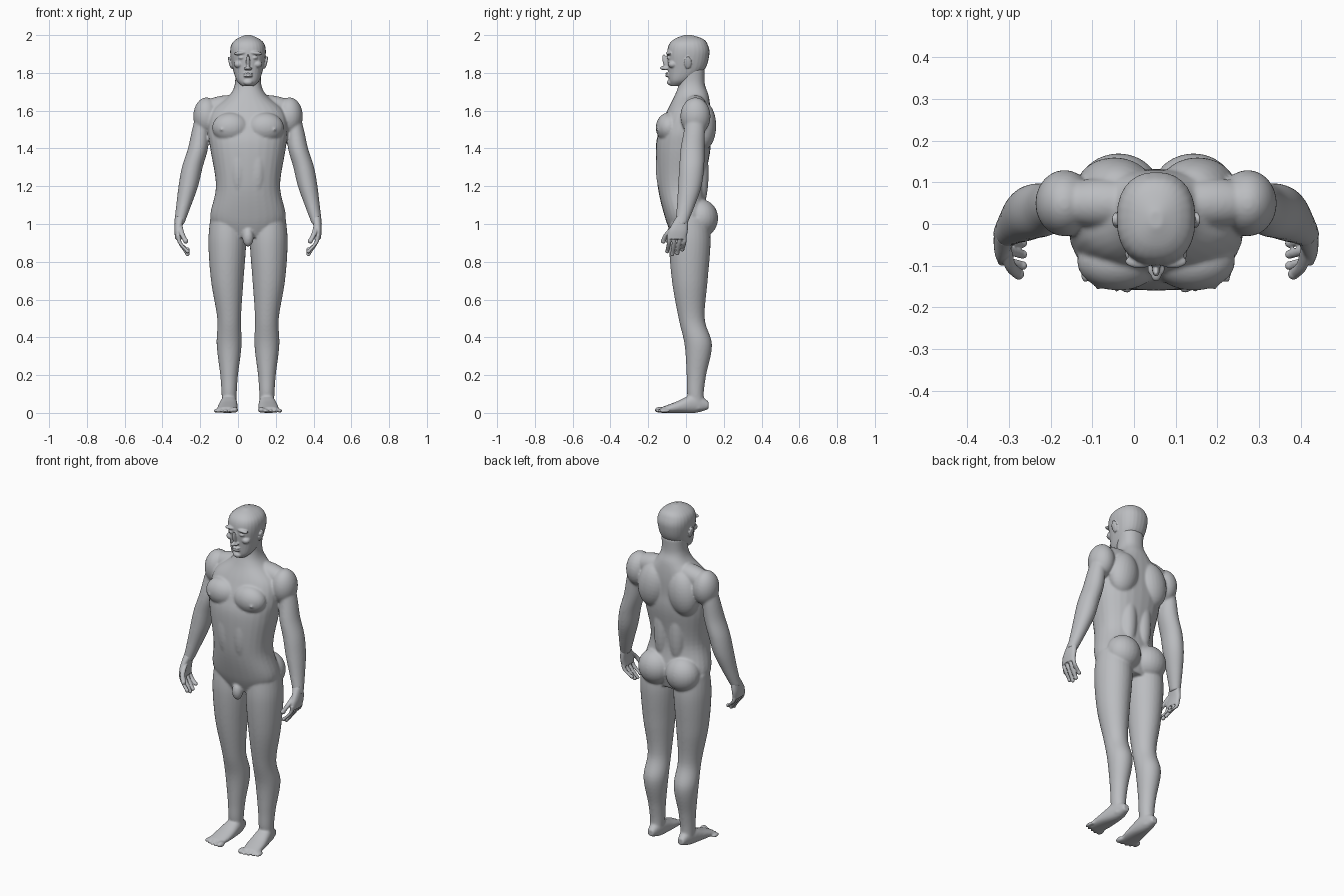
import bpy
import bmesh
from math import cos, sin, pi, copysign
from mathutils import Matrix

cube = bpy.data.objects.get("Cube")
if cube:
    bpy.data.objects.remove(cube, do_unlink=True)

CENTRE_X = 0.053
BOTH = (1, -1)
MIDDLE = (1,)

skin = bpy.data.materials.new("plain grey")
skin.use_nodes = True
grey = (0.5, 0.51, 0.53, 1)
skin.diffuse_color = grey
skin.node_tree.nodes["Principled BSDF"].inputs["Base Color"].default_value = grey


def spline(rings, steps=7):
    """Smooth interpolation through a list of ring tuples."""
    dense = []
    last = len(rings) - 1
    for i in range(last):
        before, start = rings[max(i - 1, 0)], rings[i]
        end, after = rings[i + 1], rings[min(i + 2, last)]
        for step in range(steps):
            t = step / steps
            ring = []
            for a, b, c, d in zip(before, start, end, after):
                bend = 2 * a - 5 * b + 4 * c - d
                twist = 3 * (b - c) + d - a
                ring.append(b + t * (c - a + t * (bend + t * twist)) / 2)
            dense.append(ring)
    return dense + [rings[-1]]


def signed_power(value, power):
    return copysign(abs(value) ** (2 / power), value)


def loft(bm, rings, sides=BOTH, along_y=False, power=2.3, count=28):
    """Skin over rings of (position, x min, x max, other min, other max)."""
    angles = [2 * pi * k / count for k in range(count)]
    for side in sides:
        loops = []
        for position, x_min, x_max, low, high in spline(rings):
            loop = []
            for angle in angles:
                x = (x_min + x_max + (x_max - x_min) * signed_power(cos(angle), power)) / 2
                other = (low + high + (high - low) * signed_power(sin(angle), power)) / 2
                point = (x * side, position, other) if along_y else (x * side, other, position)
                loop.append(bm.verts.new(point))
            loops.append(loop)
        for lower, upper in zip(loops, loops[1:]):
            for k in range(count):
                n = (k + 1) % count
                bm.faces.new((lower[k], lower[n], upper[n], upper[k]))
        bm.faces.new(loops[0])
        bm.faces.new(loops[-1])


def trunk(bm, rings):
    """Central form from rings of (height, half width, front, back)."""
    loft(bm, [(z, -width, width, front, back) for z, width, front, back in rings], MIDDLE)


def limb(bm, rings, depth=1, sides=BOTH, count=28):
    """Limb from rings of (height, x, y, radius), deepened along y."""
    loft(bm, [(z, x - r, x + r, y - r * depth, y + r * depth) for z, x, y, r in rings],
         sides, power=2, count=count)


def blob(bm, centre, radii, sides=BOTH, tilt=0, axis='Y'):
    """Ellipsoid muscle or feature, mirrored if wanted."""
    for side in sides:
        matrix = (Matrix.Diagonal((side, 1, 1, 1)) @ Matrix.Translation(centre)
                  @ Matrix.Rotation(tilt, 4, axis) @ Matrix.Diagonal((*radii, 1)))
        bmesh.ops.create_uvsphere(bm, u_segments=24, v_segments=16, radius=1, matrix=matrix)


def finger(bm, points, radius, sides):
    """Rounded finger that narrows towards its tip."""
    limb(bm, [(z, x, y, radius) for x, y, z in points], sides=sides, count=14)
    blob(bm, points[-1], [radius] * 3, sides)


def finish(name, bm, voxel, passes):
    """Fuse the overlapping forms into one smooth skin."""
    bmesh.ops.translate(bm, verts=bm.verts, vec=(CENTRE_X, 0, 0))
    bmesh.ops.recalc_face_normals(bm, faces=bm.faces)
    mesh = bpy.data.meshes.new(name)
    bm.to_mesh(mesh)
    bm.free()
    obj = bpy.data.objects.new(name, mesh)
    bpy.context.collection.objects.link(obj)
    remesh = obj.modifiers.new("fuse", 'REMESH')
    remesh.mode = 'VOXEL'
    remesh.voxel_size = voxel
    smooth = obj.modifiers.new("soften", 'SMOOTH')
    smooth.factor = 0.5
    smooth.iterations = passes
    graph = bpy.context.evaluated_depsgraph_get()
    fused = bpy.data.meshes.new_from_object(obj.evaluated_get(graph))
    obj.modifiers.clear()
    obj.data = fused
    fused.materials.clear()
    fused.materials.append(skin)
    fused.polygons.foreach_set("use_smooth", [True] * len(fused.polygons))
    fused.update()


# Torso and neck
body = bmesh.new()
trunk(body, [(.93, .14, -.07, .1), (1.03, .2, -.11, .12), (1.2, .17, -.15, .1),
             (1.4, .2, -.16, .13), (1.5, .21, -.14, .13), (1.6, .19, -.1, .13),
             (1.68, .1, -.06, .12), (1.74, .07, -.04, .1), (1.82, .07, -.04, .1)])

# Chest, shoulder, back, belly and seat muscles
blob(body, (.09, -.09, 1.51), (.1, .07, .08))
blob(body, (.14, -.14, 1.5), (.01, .02, .01))
blob(body, (.22, .05, 1.57), (.07, .08, .1))
blob(body, (.13, .05, 1.62), (.13, .06, .06), tilt=.15)
blob(body, (.1, .09, 1.52), (.09, .07, .13), tilt=-.15)
blob(body, (.05, .07, 1.27), (.05, .05, .2))
blob(body, (.05, -.11, 1.3), (.05, .05, .16))
blob(body, (.09, .08, 1.03), (.1, .09, .1))
blob(body, (0, -.08, .93), (.03, .03, .05), MIDDLE)

# Legs
limb(body, [(1.03, .11, .02, .09), (.9, .11, .02, .1), (.7, .11, .02, .086), (.5, .1, .03, .063),
            (.36, .1, .065, .066), (.2, .1, .055, .047), (.1, .1, .05, .04), (.02, .1, .06, .035)],
     depth=1.1)

# Feet and toes
loft(body, [(.12, .08, .12, .02, .06), (.05, .06, .14, 0, .1),
            (-.05, .055, .16, 0, .06), (-.13, .065, .165, 0, .03)], along_y=True)
for i in range(5):
    size = .02 if i == 0 else .013
    blob(body, (.07 + .025 * i, .0015 * i * i - .138, size * .8), (size * .9, .03, size * .8))

# Arms down to the wrist
limb(body, [(1.6, .23, .05, .04), (1.5, .25, .045, .046), (1.4, .265, .035, .053),
            (1.3, .295, .03, .055), (1.2, .316, .02, .052), (1.1, .34, 0, .04),
            (1, .365, -.025, .027)], depth=1.2)
finish("body", body, .006, 8)

# Hands: palm, four curled fingers and thumb
for name, side in (("left_hand", 1), ("right_hand", -1)):
    hand = bmesh.new()
    own = (side,)
    loft(hand, [(1.04, .335, .385, -.05, .01), (.97, .35, .39, -.09, .01),
                (.92, .35, .385, -.1, 0)], own)
    for i, tip in enumerate((.855, .84, .845, .865)):
        y = .027 * i - .09
        finger(hand, [(.37, y, .94), (.36, y, .9), (.32, y - .01, tip)], .011, own)
    finger(hand, [(.36, -.06, .99), (.35, -.1, .95), (.33, -.12, .91)], .014, own)
    finish(name, hand, .0035, 4)

# Head: skull and jaw
head = bmesh.new()
trunk(head, [(1.73, .03, -.08, -.02), (1.76, .06, -.09, .03), (1.82, .08, -.095, .1),
             (1.9, .094, -.1, .124), (1.95, .088, -.09, .115), (1.98, .06, -.06, .09),
             (2, .015, -.01, .03)])

# Face: brows, eyes, cheeks, nose, lips, chin and ears
blob(head, (.04, -.09, 1.905), (.035, .016, .01), tilt=.1)
blob(head, (.035, -.082, 1.88), (.017, .02, .01))
blob(head, (.05, -.07, 1.845), (.025, .025, .02))
blob(head, (0, -.106, 1.855), (.01, .016, .045), MIDDLE, tilt=.3, axis='X')
blob(head, (0, -.12, 1.826), (.013, .018, .011), MIDDLE)
blob(head, (.012, -.108, 1.823), (.009, .014, .008))
for lip in (1.797, 1.783):
    blob(head, (0, -.095, lip), (.025, .015, .006), MIDDLE)
blob(head, (0, -.083, 1.75), (.025, .018, .016), MIDDLE)
blob(head, (.095, .01, 1.855), (.007, .02, .034), tilt=.25)
finish("head", head, .004, 3)
